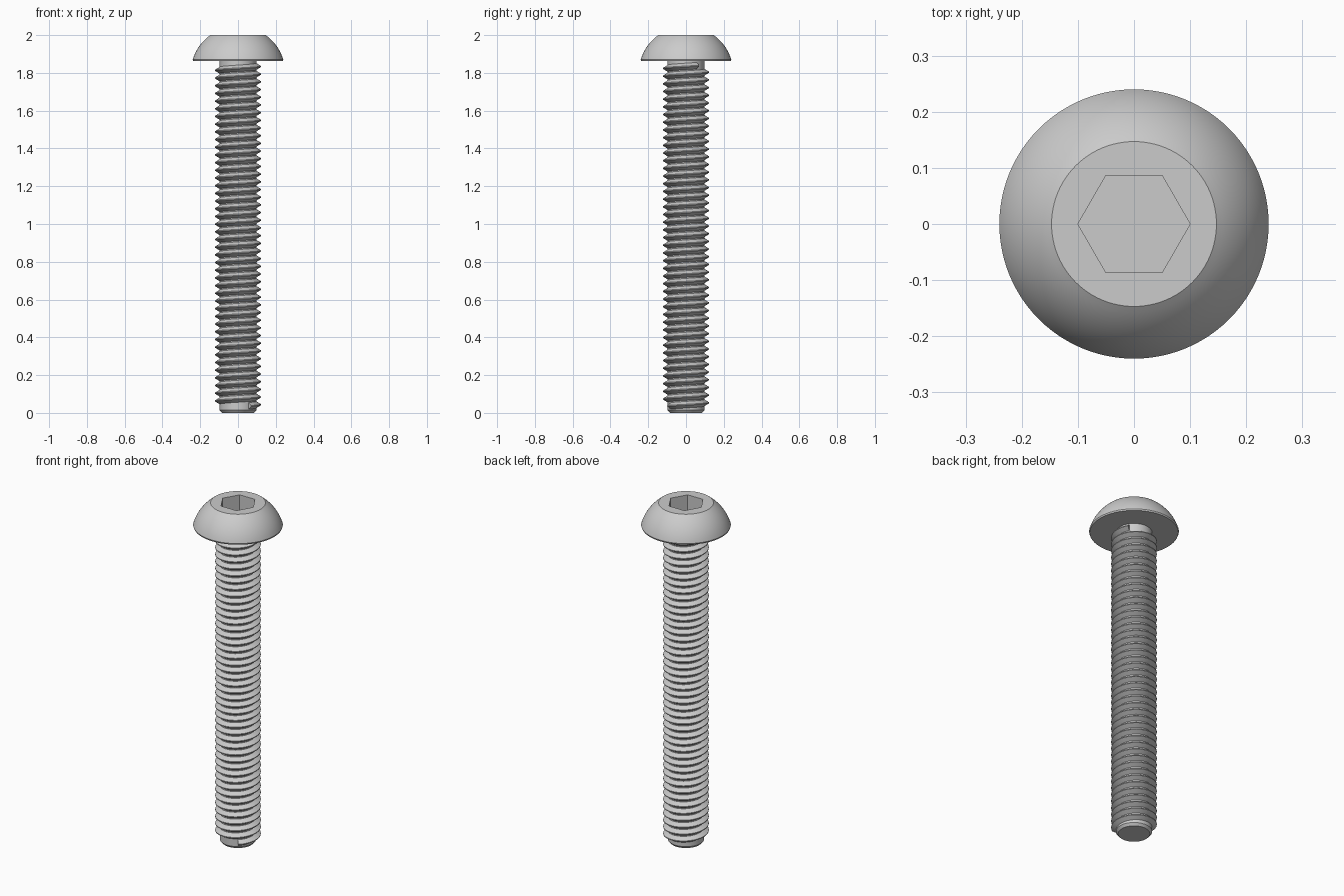
import bpy, bmesh, math
from math import cos, sin, pi, radians

cube = bpy.data.objects.get("Cube")
if cube:
    bpy.data.objects.remove(cube, do_unlink=True)

steel = bpy.data.materials.new("grey_steel")
steel.use_nodes = True
GREY = (0.6, 0.6, 0.6, 1)
steel.diffuse_color = GREY
steel.node_tree.nodes["Principled BSDF"].inputs["Base Color"].default_value = GREY

SEGMENTS = 96
HEAD_BASE, TOP = 1.862, 2.0
CORE_R, THREAD_R, PITCH = 0.097, 0.122, 0.0407


def ring(bm, radius, z, n):
    return [bm.verts.new((radius * cos(2 * pi * i / n), radius * sin(2 * pi * i / n), z))
            for i in range(n)]


def bridge(bm, a, b):
    n = len(a)
    for i in range(n):
        j = (i + 1) % n
        bm.faces.new((a[i], a[j], b[j], b[i]))


def loft(bm, profile):
    """Stack of circles joined from bottom to top."""
    rings = [ring(bm, r, z, SEGMENTS) for r, z in profile]
    for a, b in zip(rings, rings[1:]):
        bridge(bm, a, b)
    return rings


def finish(bm, name):
    bmesh.ops.recalc_face_normals(bm, faces=bm.faces[:])
    mesh = bpy.data.meshes.new(name)
    bm.to_mesh(mesh)
    bm.free()
    mesh.materials.append(steel)
    obj = bpy.data.objects.new(name, mesh)
    bpy.context.collection.objects.link(obj)
    bpy.ops.object.select_all(action='DESELECT')
    obj.select_set(True)
    bpy.context.view_layer.objects.active = obj
    bpy.ops.object.shade_smooth_by_angle(angle=radians(30))
    return obj


# Domed head: flat underside, short rim, spherical dome, flat top with hex socket
bm = bmesh.new()
dome_r, dome_z = 0.251, 1.7965
a0, a1 = math.asin(0.0735 / dome_r), math.asin((TOP - dome_z) / dome_r)
arc = [a0 + (a1 - a0) * k / 12 for k in range(13)]
profile = [(0.237, HEAD_BASE)] + [(dome_r * cos(a), dome_z + dome_r * sin(a)) for a in arc]
rings = loft(bm, profile)
bm.faces.new(rings[0])
mouth = ring(bm, 0.1, TOP, 6)
floor = ring(bm, 0.1, TOP - 0.1, 6)
bridge(bm, mouth, floor)
bm.faces.new(floor)
step = SEGMENTS // 6
for s in range(6):
    outer = [rings[-1][(s * step + k) % SEGMENTS] for k in range(step + 1)]
    bm.faces.new(outer + [mouth[(s + 1) % 6], mouth[s]])
finish(bm, "domed_head")

# Plain core of the shank with a chamfered tip
bm = bmesh.new()
rings = loft(bm, [(0.085, 0), (CORE_R, 0.014), (CORE_R, HEAD_BASE + 0.005)])
bm.faces.new(rings[0])
bm.faces.new(rings[-1])
finish(bm, "shank_core")

# Right-handed helical thread swept around the core
bm = bmesh.new()
START, Z_START, Z_END, PER_TURN = radians(-55), 0.037, 1.838, 64
section = [(CORE_R - 0.002, -0.46), (THREAD_R, -0.06), (THREAD_R, 0.06), (CORE_R - 0.002, 0.46)]
steps = round((Z_END - Z_START) / PITCH * PER_TURN)
previous = None
for i in range(steps + 1):
    t = START + 2 * pi * i / PER_TURN
    z = Z_START + PITCH * i / PER_TURN
    row = [bm.verts.new((r * cos(t), r * sin(t), z + h * PITCH)) for r, h in section]
    if previous:
        bridge(bm, previous, row)
    if i in (0, steps):
        bm.faces.new(row)
    previous = row
finish(bm, "screw_thread")
